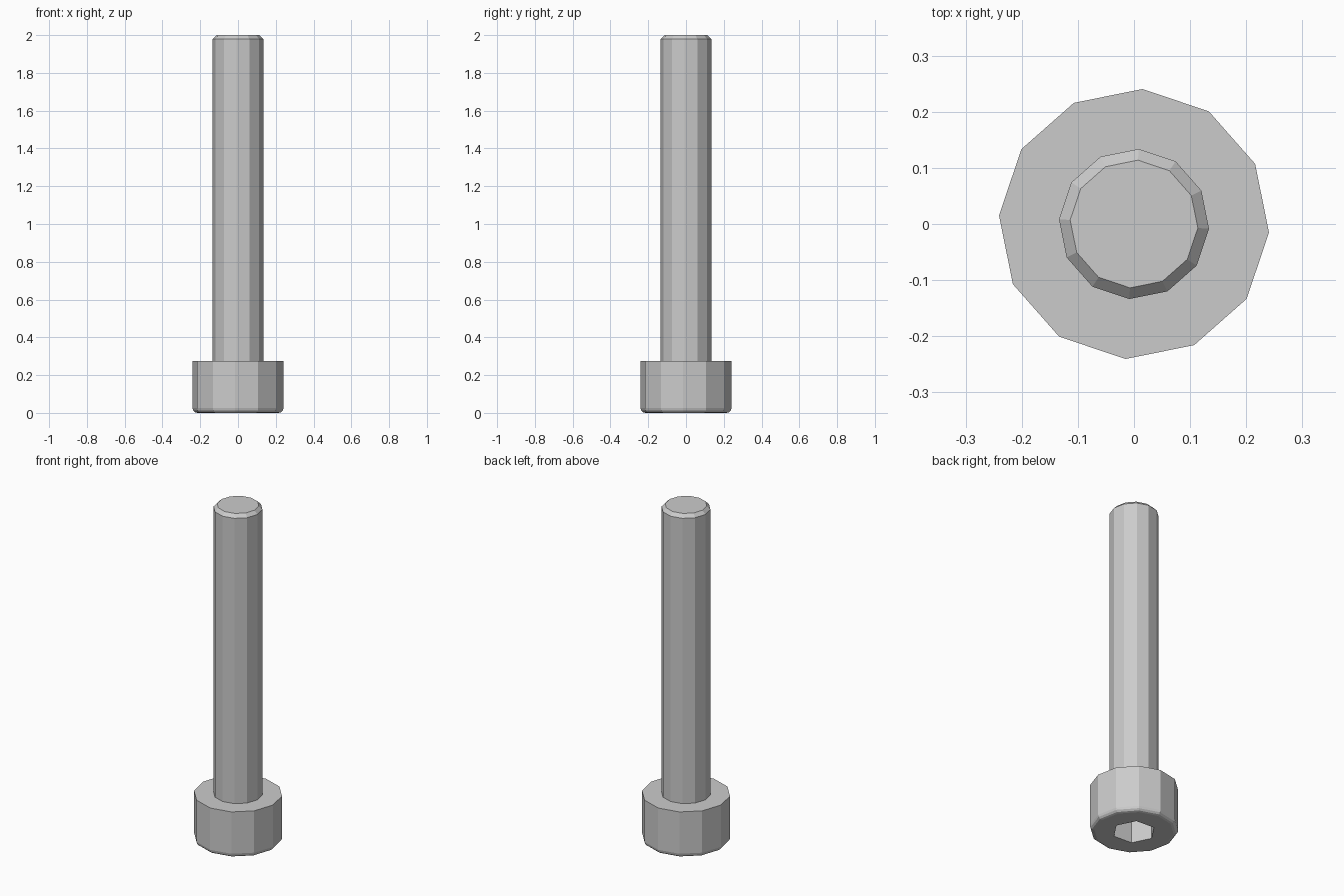
import bpy, bmesh
from math import sin, cos, pi, radians

if "Cube" in bpy.data.objects:
    bpy.data.objects.remove(bpy.data.objects["Cube"])

SIDES = 12
PHASE = radians(-3.6)
SHAFT_R, HEAD_R, HEAD_H = 0.134, 0.241, 0.275
BEVEL, SOCKET_R, SOCKET_DEPTH = 0.025, 0.118, 0.13


def ring(bm, r, z, hexagon=False):
    """Ring of 12 points; a hexagon pulls every second point in to the flat's middle."""
    pts = []
    for i in range(SIDES):
        a = PHASE + i * 2 * pi / SIDES
        k = r * cos(pi / 6) if hexagon and i % 2 else r
        pts.append(bm.verts.new((k * cos(a), k * sin(a), z)))
    return pts


def loft(name, sections, cap_start=False, cap_end=False):
    """Skin a list of (radius, height, is_hexagon) sections."""
    bm = bmesh.new()
    rings = [ring(bm, *s) for s in sections]
    for a, b in zip(rings, rings[1:]):
        for i in range(SIDES):
            j = (i + 1) % SIDES
            bm.faces.new((a[i], a[j], b[j], b[i]))
    if cap_start:
        bm.faces.new(rings[0][::-1])
    if cap_end:
        bm.faces.new(rings[-1])
    mesh = bpy.data.meshes.new(name)
    bm.to_mesh(mesh)
    bm.free()
    obj = bpy.data.objects.new(name, mesh)
    bpy.context.collection.objects.link(obj)
    return obj


# Socket head: hexagonal recess, rounded lower rim, flat shoulder
rim = []
for i in range(4):
    t = i / 3 * pi / 2
    rim.append((HEAD_R - BEVEL + BEVEL * sin(t), BEVEL - BEVEL * cos(t), False))
loft("bolt_head",
     [(SOCKET_R, SOCKET_DEPTH, True), (SOCKET_R, 0, True)] + rim
     + [(HEAD_R, HEAD_H, False), (SHAFT_R, HEAD_H, False)],
     cap_start=True)

# Plain shaft with a chamfered tip
loft("bolt_shaft",
     [(SHAFT_R, HEAD_H, False), (SHAFT_R, 1.98, False), (0.114, 2.0, False)],
     cap_end=True)
